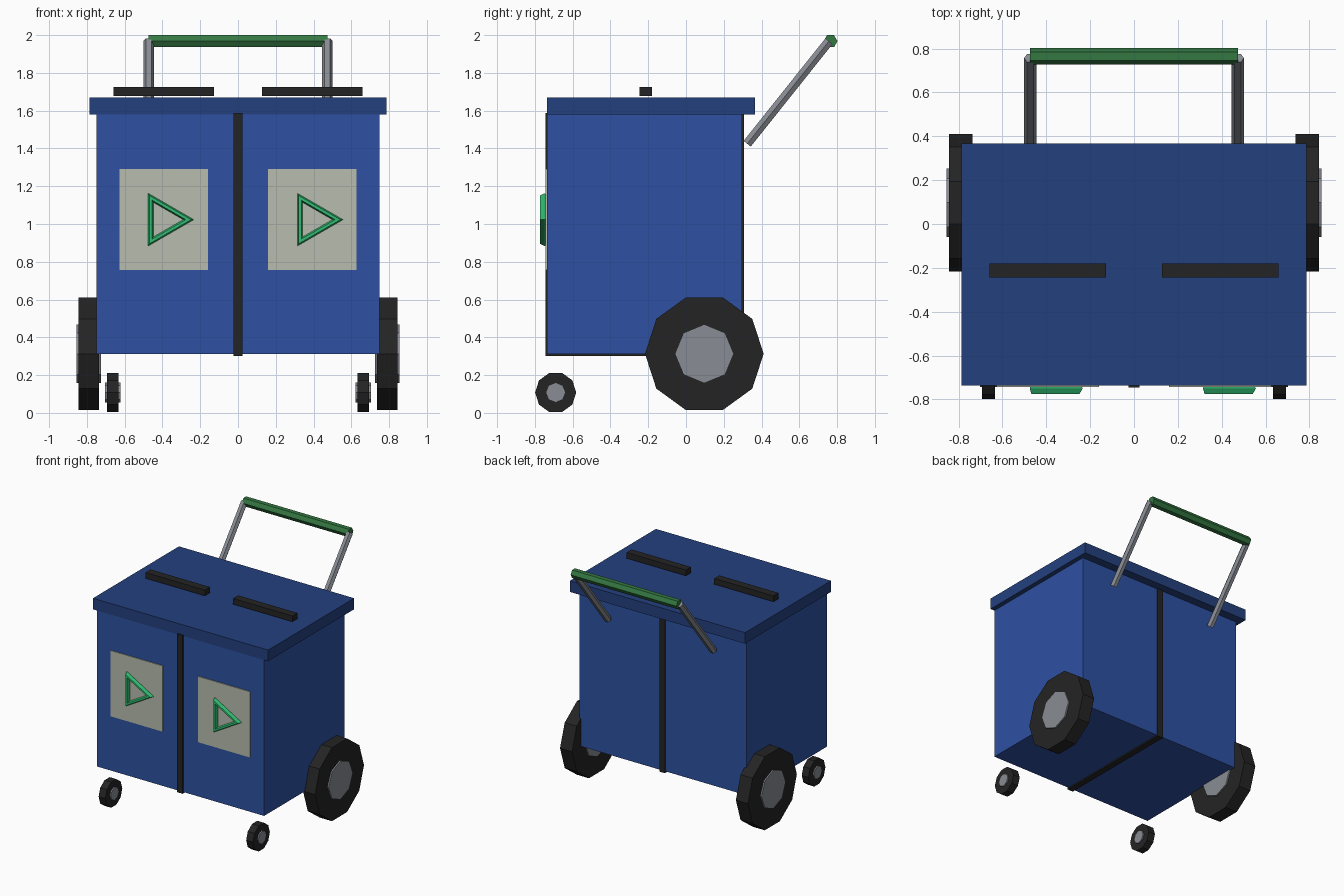
import bpy
import math
from mathutils import Vector

cube = bpy.data.objects.get("Cube")
if cube:
    bpy.data.objects.remove(cube, do_unlink=True)


def material(name, *srgb):
    color = [(c / 255 / 12.92) if c < 11 else ((c / 255 + 0.055) / 1.055) ** 2.4 for c in srgb]
    mat = bpy.data.materials.new(name)
    mat.use_nodes = True
    mat.diffuse_color = (*color, 1)
    mat.node_tree.nodes["Principled BSDF"].inputs["Base Color"].default_value = (*color, 1)
    return mat


BLUE = material("bin blue", 46, 81, 163)
NAVY = material("lid navy", 36, 64, 126)
BLACK = material("rubber black", 36, 36, 36)
GREY = material("metal grey", 136, 140, 147)
CREAM = material("panel grey", 184, 189, 175)
MINT = material("emblem green", 50, 190, 115)
GREEN = material("grip green", 52, 120, 66)


def mesh_object(name, verts, faces, mat):
    mesh = bpy.data.meshes.new(name)
    mesh.from_pydata(verts, [], faces)
    mesh.materials.append(mat)
    obj = bpy.data.objects.new(name, mesh)
    bpy.context.collection.objects.link(obj)
    return obj


def box(name, xs, ys, zs, mat):
    verts = [(x, y, z) for x in xs for y in ys for z in zs]
    faces = [(0, 1, 3, 2), (4, 6, 7, 5), (0, 4, 5, 1), (2, 3, 7, 6), (0, 2, 6, 4), (1, 5, 7, 3)]
    return mesh_object(name, verts, faces, mat)


def prism(name, start, end, radius, sides, mat, side_dir):
    """Regular prism from start to end, first corner pointing along side_dir."""
    start, end, u = Vector(start), Vector(end), Vector(side_dir)
    v = (end - start).normalized().cross(u)
    verts = []
    for centre in (start, end):
        for i in range(sides):
            a = math.tau * i / sides
            verts.append(centre + radius * (math.cos(a) * u + math.sin(a) * v))
    faces = [(i, (i + 1) % sides, (i + 1) % sides + sides, i + sides) for i in range(sides)]
    faces += [tuple(reversed(range(sides))), tuple(range(sides, 2 * sides))]
    return mesh_object(name, verts, faces, mat)


def wheel(name, x, y, z, radius, width, hub_radius, hub_width):
    for part, r, w, sides, mat in (("tyre", radius, width, 10, BLACK),
                                   ("hub", hub_radius, hub_width, 8, GREY)):
        prism(f"{name}_{part}", (x - w / 2, y, z), (x + w / 2, y, z), r, sides, mat, (0, 1, 0))


# Bin body, lid and the band running round the middle
box("body", (-0.75, 0.75), (-0.736, 0.297), (0.313, 1.59), BLUE)
box("lid", (-0.787, 0.787), (-0.737, 0.366), (1.58, 1.67), NAVY)
box("centre_band", (-0.025, 0.025), (-0.745, 0.307), (0.302, 1.588), BLACK)

for side, s in (("right", -1), ("left", 1)):
    # Slots on the lid
    box(f"{side}_slot", sorted((s * 0.127, s * 0.66)), (-0.245, -0.18), (1.678, 1.725), BLACK)

    # Front panel with triangular ring
    box(f"{side}_panel", sorted((s * 0.16, s * 0.627)), (-0.743, -0.735), (0.757, 1.291), CREAM)
    bpy.ops.mesh.primitive_torus_add(
        major_segments=3, minor_segments=6, major_radius=0.133, minor_radius=0.028,
        location=(s * 0.395, -0.75, 1.023), rotation=(math.pi / 2, 0, 0))
    ring = bpy.context.object
    ring.name = f"{side}_triangle"
    ring.data.materials.append(MINT)

    # Large back wheels and small front casters
    wheel(f"{side}_back_wheel", s * 0.79, 0.097, 0.313, 0.314, 0.108, 0.156, 0.13)
    wheel(f"{side}_caster", s * 0.663, -0.69, 0.108, 0.109, 0.06, 0.053, 0.08)

    # Handle arms
    prism(f"{side}_handle_arm", (s * 0.473, 0.324, 1.425), (s * 0.473, 0.757, 1.968),
          0.028, 6, GREY, (1, 0, 0))

# Handle grip
prism("handle_grip", (-0.475, 0.765, 1.968), (0.475, 0.765, 1.968), 0.037, 6, GREEN, (0, 1, 0))
